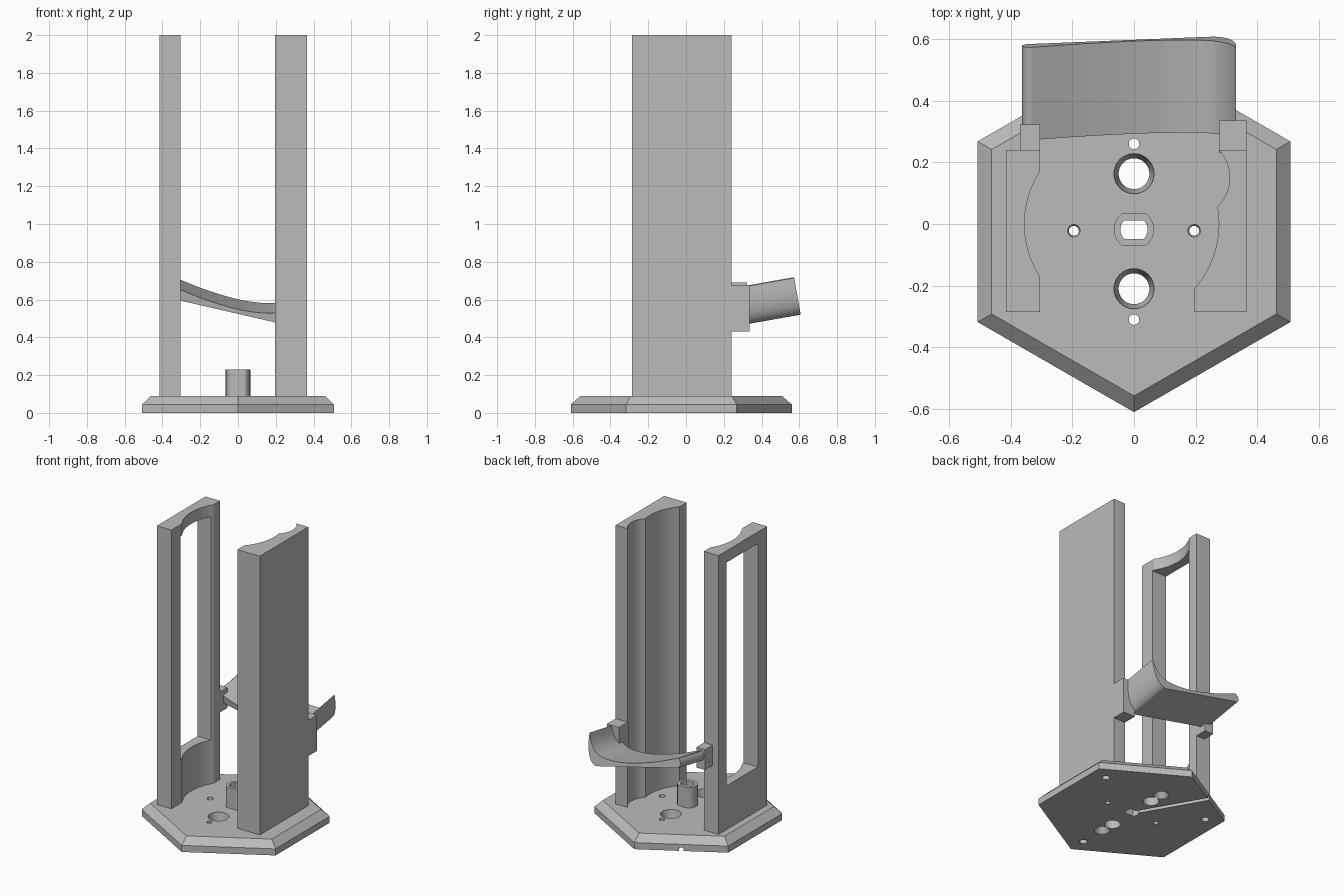
import bpy, bmesh
from math import cos, sin, radians
from mathutils import Vector

if "Cube" in bpy.data.objects:
    bpy.data.objects.remove(bpy.data.objects["Cube"], do_unlink=True)

grey = bpy.data.materials.new("plain grey")
grey.use_nodes = True
grey.diffuse_color = (0.5, 0.5, 0.5, 1)
grey.node_tree.nodes["Principled BSDF"].inputs["Base Color"].default_value = (0.5, 0.5, 0.5, 1)


def loft(name, rings):
    """Closed solid through equal rings of 3D points, capped at both ends."""
    bm = bmesh.new()
    rows = [[bm.verts.new(p) for p in ring] for ring in rings]
    n = len(rows[0])
    for a, b in zip(rows, rows[1:]):
        for i in range(n):
            j = (i + 1) % n
            bm.faces.new((a[i], a[j], b[j], b[i]))
    bm.faces.new(rows[0][::-1])
    bm.faces.new(rows[-1])
    bmesh.ops.recalc_face_normals(bm, faces=bm.faces)
    mesh = bpy.data.meshes.new(name)
    bm.to_mesh(mesh)
    bm.free()
    mesh.materials.append(grey)
    obj = bpy.data.objects.new(name, mesh)
    bpy.context.collection.objects.link(obj)
    return obj


def prism(name, pts, z0, z1):
    return loft(name, [[(x, y, z) for x, y in pts] for z in (z0, z1)])


def box(name, x0, x1, y0, y1, z0, z1):
    return prism(name, [(x0, y0), (x1, y0), (x1, y1), (x0, y1)], z0, z1)


def arc(cx, cy, r, a0, a1, n=16):
    angles = [radians(a0 + (a1 - a0) * i / n) for i in range(n + 1)]
    return [(cx + r * cos(a), cy + r * sin(a)) for a in angles]


def hole(x, y, steps):
    """Round cutter with a list of (radius, height) steps."""
    return loft("hole_cutter", [[(px, py, z) for px, py in arc(x, y, r, 0, 360, 32)[:-1]]
                                for r, z in steps])


def flat_sided(r, half, y):
    """Circle outline with two flats facing front and back."""
    return [(px, max(y - half, min(y + half, py))) for px, py in arc(0, y, r, 0, 360, 48)[:-1]]


def curve(pts, n=4):
    """Smooth line through the points."""
    p = [Vector(q) for q in [pts[0]] + pts + [pts[-1]]]
    out = []
    for a, b, c, d in zip(p, p[1:], p[2:], p[3:]):
        for i in range(n):
            t = i / n
            out.append(0.5 * (2 * b + (c - a) * t + (2 * a - 5 * b + 4 * c - d) * t * t
                              + (3 * b - a - 3 * c + d) * t ** 3))
    return out + [p[-1]]


def cut(obj, cutter, keep=False):
    mod = obj.modifiers.new("cut", "BOOLEAN")
    mod.operation, mod.solver, mod.object = "DIFFERENCE", "EXACT", cutter
    bpy.context.view_layer.objects.active = obj
    bpy.context.view_layer.update()
    bpy.ops.object.modifier_apply(modifier=mod.name)
    if not keep:
        bpy.data.objects.remove(cutter, do_unlink=True)


# Six-sided base with a sloped rim
MID = -0.025
corners = [(0, -0.585), (0.507, -0.293), (0.507, 0.293), (0, 0.585), (-0.507, 0.293), (-0.507, -0.293)]
base = loft("base", [[(x * s, MID + y * s, z) for x, y in corners]
                     for s, z in ((1, 0), (1, 0.045), (0.91, 0.09))])

# Flat-sided hollow post, its bore running on through the base
post = prism("post", flat_sided(0.065, 0.053, -0.018), 0.08, 0.23)
bore = prism("bore_cutter", flat_sided(0.044, 0.03, -0.018), -0.1, 0.4)
cut(post, bore, keep=True)
cut(base, bore)

# Large and small screw holes, and blind holes under three corners
for y in (0.163, -0.21):
    cut(base, hole(0, y, [(0.05, -0.1), (0.05, 0.045), (0.065, 0.085), (0.065, 0.2)]))
for y in (0.26, -0.31):
    cut(base, hole(0, y, [(0.05, -0.05), (0.05, 0.005), (0.017, 0.05), (0.017, 0.2)]))
for x in (-0.195, 0.195):
    cut(base, hole(x, -0.022, [(0.016, -0.1), (0.016, 0.06), (0.02, 0.07), (0.02, 0.2)]))
for a in (-90, 30, 150):
    cut(base, hole(0.465 * cos(radians(a)), MID + 0.465 * sin(radians(a)), [(0.024, -0.1), (0.024, 0.03)]))

# Cable groove under the base, from the bore to the middle of one rear side
along, across = Vector((-0.5, 0.866)), Vector((0.866, 0.5)) * 0.015
start, end = Vector((0, MID)), Vector((0, MID)) + along * 0.7
cut(base, prism("groove_cutter", [start - across, end - across, end + across, start + across], -0.1, 0.022))

# Tall side walls with hollowed inner faces
FRONT, BACK, TOP = -0.285, 0.24, 2.0
left_wall = prism("left_wall",
                  [(0.365, BACK), (0.365, FRONT), (0.195, FRONT)]
                  + arc(-0.04, 0, 0.315, -41.8, 10)
                  + arc(0.176, 0.15, 0.134, -45, 42), 0.085, TOP)
right_wall = prism("right_wall",
                   [(-0.305, BACK), (-0.415, BACK), (-0.415, FRONT), (-0.305, FRONT)]
                   + arc(-0.04, 0, 0.315, 212.7, 147.3, 24), 0.085, TOP)
cut(right_wall, box("window_cutter", -0.6, -0.2, -0.185, 0.155, 0.39, 1.92))

# Brackets behind the walls
left_bracket = box("left_bracket", 0.275, 0.365, BACK - 0.01, 0.335, 0.43, 0.675)
right_bracket = box("right_bracket", -0.37, -0.305, BACK - 0.01, 0.322, 0.55, 0.69)

# Scooped tray between the brackets, tilted up towards the rear
under = curve([(0.33, 0.665), (0.33, 0.60), (0.32, 0.54), (0.30, 0.495), (0.265, 0.468), (0.22, 0.474)])
scoop = curve([(-0.35, 0.607), (-0.363, 0.635), (-0.345, 0.668), (-0.305, 0.655), (-0.2, 0.612),
               (-0.1, 0.578), (0, 0.55), (0.1, 0.533), (0.195, 0.53), (0.25, 0.543),
               (0.29, 0.575), (0.315, 0.617), (0.33, 0.665)])[:-1]
TILT, LOW = radians(10), 0.45
tray = loft("tray", [[(x, 0.31 + t * cos(TILT) - (h - LOW) * sin(TILT),
                       LOW + (h - LOW) * cos(TILT) + t * sin(TILT)) for x, h in under + scoop]
                     for t in (0, 0.305)])

# Smooth the round faces and keep the edges sharp
for obj in (base, post, left_wall, right_wall, left_bracket, right_bracket, tray):
    obj.data.shade_smooth()
    obj.data.set_sharp_from_angle(angle=radians(30))
